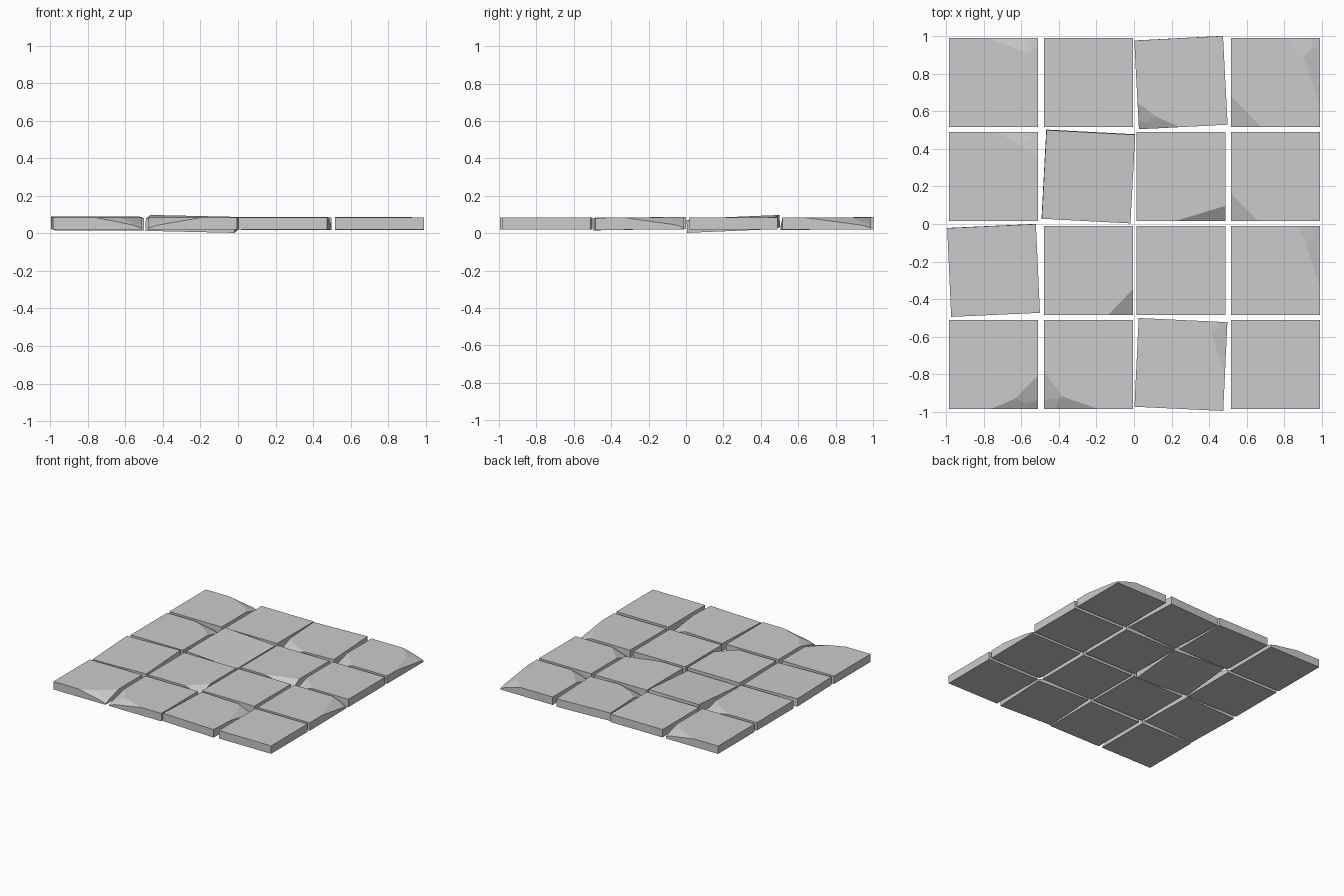
import bpy, bmesh
from math import radians
from mathutils import Vector, Euler

if "Cube" in bpy.data.objects:
    bpy.data.objects.remove(bpy.data.objects["Cube"])

HALF, TOP = 0.2365, 0.0325          # tile half width and half thickness
XS = [-0.748, -0.243, 0.25, 0.753]   # column centres
YS = [0.753, 0.253, -0.247, -0.748]  # row centres, back to front

# (column, row): tilt x, tilt y, turn z in degrees
TURNS = {(2, 0): (0.4, 0, 3), (1, 1): (2.4, 1.3, -3),
         (0, 2): (0.9, 0, 2.6), (2, 3): (0, 0, -2.7), (3, 2): (0.5, 0, 0)}

# (column, row): corner sign x, y, chip length along x, along y, inner point, depth
CHIPS = {
    (0, 0): [(1, 1, 0.26, 0.16, (0.06, 0.08), 0.040)],
    (3, 0): [(1, 1, 0.18, 0.36, (0.085, 0.10), 0.048), (-1, -1, 0.16, 0.165, None, 0.045)],
    (2, 0): [(-1, -1, 0.22, 0.145, (0.09, 0.065), 0.050)],
    (0, 1): [(1, 1, 0.22, 0.15, (0.09, 0.07), 0.040)],
    (2, 1): [(1, -1, 0.265, 0.08, None, 0.050)],
    (3, 1): [(-1, -1, 0.145, 0.145, None, 0.045)],
    (1, 2): [(1, -1, 0.13, 0.135, None, 0.050)],
    (3, 2): [(1, 1, 0.12, 0.32, (0.075, 0.09), 0.048)],
    (0, 3): [(1, -1, 0.25, 0.175, (0.12, 0.055), 0.050)],
    (1, 3): [(-1, -1, 0.29, 0.20, (0.10, 0.065), 0.050)],
    (2, 3): [(1, 1, 0.13, 0.27, (0.085, 0.06), 0.045)],
}


def slice_off(bm, p, q, r):
    """Remove everything above the plane through three points and cap it."""
    n = (q - p).cross(r - p).normalized()
    if n.z < 0:
        n = -n
    geom = bm.verts[:] + bm.edges[:] + bm.faces[:]
    bmesh.ops.bisect_plane(bm, geom=geom, dist=1e-5, plane_co=p, plane_no=n, clear_outer=True)
    rim = [e for e in bm.edges if e.is_boundary]
    if rim:
        bmesh.ops.holes_fill(bm, edges=rim, sides=0)


def chip(bm, sx, sy, dx, dy, inner, depth):
    def pt(x, y, drop):
        return Vector((sx * (HALF - x), sy * (HALF - y), TOP - drop))
    a, b, c = pt(dx, 0, 0), pt(0, dy, 0), pt(0, 0, depth)
    if inner:
        m = pt(*inner, 0)
        slice_off(bm, a, m, c)
        slice_off(bm, m, b, c)
        # steeper break right at the corner
        t = 0.05
        slice_off(bm, pt(t, 0, depth * (1 - t / dx)), pt(0, t, depth * (1 - t / dy)),
                  pt(0, 0, min(depth * 1.15, 0.058)))
    else:
        slice_off(bm, a, b, c)


# floor tiles
for col, x in enumerate(XS):
    for row, y in enumerate(YS):
        bm = bmesh.new()
        bmesh.ops.create_cube(bm, size=2)
        bmesh.ops.scale(bm, vec=(HALF, HALF, TOP), verts=bm.verts)
        for args in CHIPS.get((col, row), []):
            chip(bm, *args)
        bmesh.ops.recalc_face_normals(bm, faces=bm.faces)
        mesh = bpy.data.meshes.new("floor_tile")
        bm.to_mesh(mesh)
        bm.free()
        tile = bpy.data.objects.new(f"floor_tile_{col + 1}_{row + 1}", mesh)
        tile.location = (x, y, 0.05 if (col, row) == (1, 1) else 0.052)
        tile.rotation_euler = Euler([radians(v) for v in TURNS.get((col, row), (0, 0, 0))])
        bpy.context.collection.objects.link(tile)
